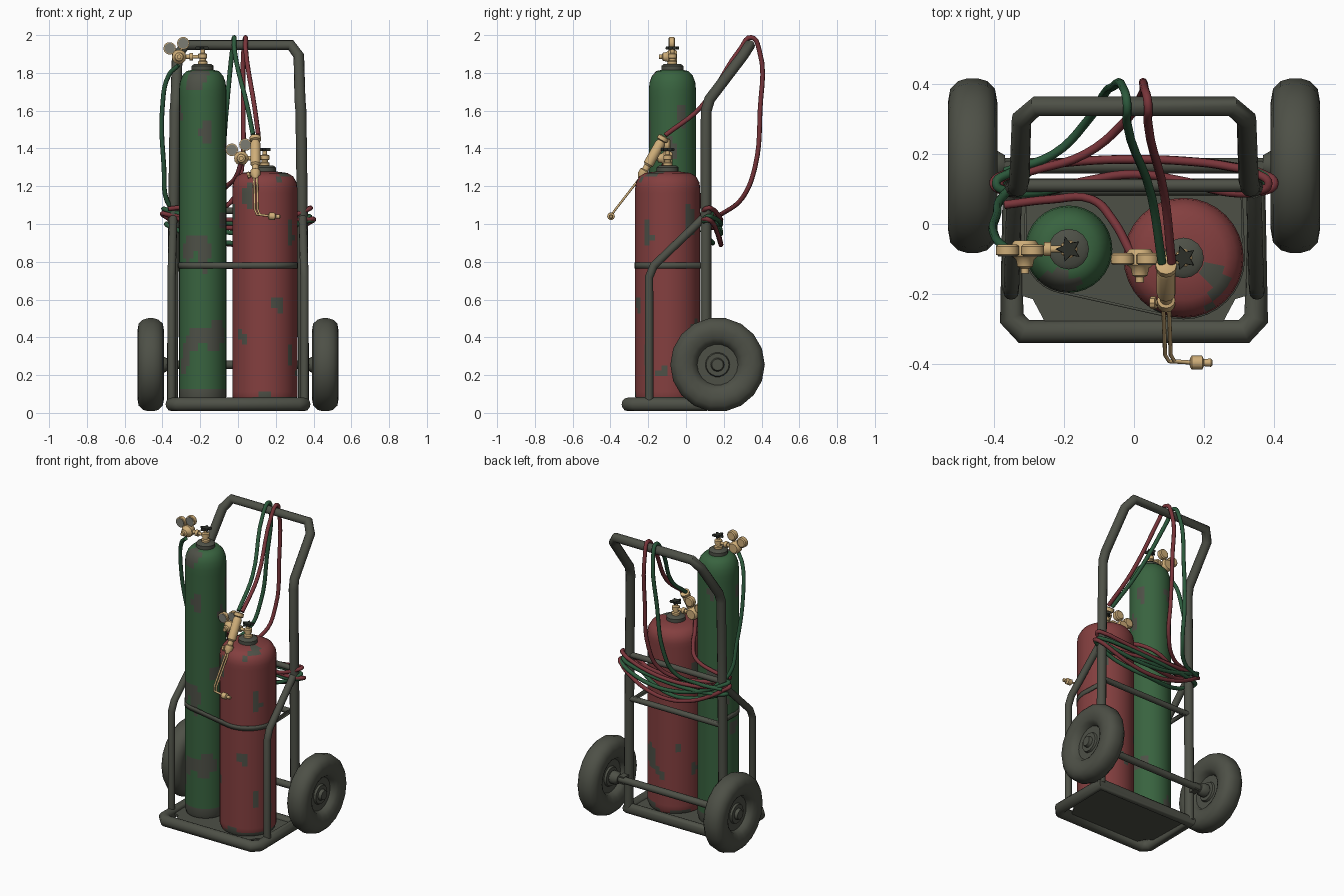
import bpy, bmesh, math
from mathutils import Vector, noise
from mathutils.geometry import convex_hull_2d

cube = bpy.data.objects.get("Cube")
if cube:
    bpy.data.objects.remove(cube, do_unlink=True)


def material(name, r, g, b, rough=0.7):
    m = bpy.data.materials.new(name)
    m.use_nodes = True
    m.diffuse_color = (r, g, b, 1)
    node = m.node_tree.nodes["Principled BSDF"]
    node.inputs["Base Color"].default_value = (r, g, b, 1)
    node.inputs["Roughness"].default_value = rough
    return m


GREY = material("dark grey paint", .075, .08, .062)
GREEN = material("green paint", .04, .125, .05)
RED = material("red paint", .23, .05, .05)
GREEN_HOSE = material("green rubber", .025, .1, .045)
RED_HOSE = material("red rubber", .19, .035, .042)
BRASS = material("brass", .62, .42, .19)
BLACK = material("black handle", .025, .028, .022)
GLASS = material("gauge face", .2, .2, .17)


def finish(name, mesh, *mats, angle=40):
    ob = bpy.data.objects.new(name, mesh)
    bpy.context.collection.objects.link(ob)
    mesh.materials.clear()
    for m in mats:
        mesh.materials.append(m)
    bpy.ops.object.select_all(action='DESELECT')
    ob.select_set(True)
    bpy.context.view_layer.objects.active = ob
    bpy.ops.object.shade_smooth_by_angle(angle=math.radians(angle))
    return ob


def to_mesh(name, bm):
    bmesh.ops.remove_doubles(bm, verts=bm.verts, dist=1e-5)
    bmesh.ops.recalc_face_normals(bm, faces=bm.faces)
    me = bpy.data.meshes.new(name)
    bm.to_mesh(me)
    bm.free()
    return me


def lathe(name, profile, origin, axis, *mats, n=16, star=1):
    """Turn (radius, height) points about an axis; star pulls in every second corner."""
    bm = bmesh.new()
    turn = Vector(axis).to_track_quat('Z', 'Y')
    profile = [(0, profile[0][1])] + profile + [(0, profile[-1][1])]
    rings = []
    for r, h in profile:
        ring = []
        for i in range(n):
            a, s = math.tau * i / n, r * (star if i % 2 else 1)
            p = turn @ Vector((s * math.cos(a), s * math.sin(a), h))
            ring.append(bm.verts.new(p + Vector(origin)))
        rings.append(ring)
    for a, b in zip(rings, rings[1:]):
        for i in range(n):
            j = (i + 1) % n
            bm.faces.new((a[i], a[j], b[j], b[i]))
    bmesh.ops.dissolve_degenerate(bm, dist=1e-6, edges=bm.edges)
    return finish(name, to_mesh(name, bm), *mats)


def tube(name, points, radius, mat, smooth=False, closed=False, res=4):
    cu = bpy.data.curves.new(name, 'CURVE')
    cu.dimensions = '3D'
    cu.bevel_depth, cu.bevel_resolution = radius, res
    cu.use_fill_caps = True
    cu.resolution_u = 5
    sp = cu.splines.new('BEZIER' if smooth else 'POLY')
    pts = sp.bezier_points if smooth else sp.points
    pts.add(len(points) - 1)
    for p, co in zip(pts, points):
        if smooth:
            p.co = co
            p.handle_left_type = p.handle_right_type = 'AUTO'
        else:
            p.co = (*co, 1)
    sp.use_cyclic_u = closed
    tmp = bpy.data.objects.new(name + "_path", cu)
    bpy.context.collection.objects.link(tmp)
    me = bpy.data.meshes.new_from_object(tmp.evaluated_get(bpy.context.evaluated_depsgraph_get()))
    bpy.data.objects.remove(tmp, do_unlink=True)
    return finish(name, me, mat, angle=50)


def prism(name, outline, z, height, mat):
    bm = bmesh.new()
    f = bm.faces.new([bm.verts.new((x, y, z)) for x, y in outline])
    ext = bmesh.ops.extrude_face_region(bm, geom=[f])
    bmesh.ops.translate(bm, vec=(0, 0, height),
                        verts=[v for v in ext["geom"] if isinstance(v, bmesh.types.BMVert)])
    return finish(name, to_mesh(name, bm), mat)


# Trolley base
half = [(.35, .105), (.35, -.27), (.315, -.308)]
loop = half + [(-x, y) for x, y in reversed(half)]
tube("base_frame", [(x, y, .045) for x, y in loop], .036, GREY, closed=True)
prism("base_plate", [(.34, .12), (.34, -.2), (.29, -.215), (.25, -.29),
                     (-.25, -.29), (-.29, -.215), (-.34, -.2), (-.34, .12)], .04, .015, GREY)

# Handle with both uprights, in one bent tube
side = [(.348, .105, .05), (.34, .105, 1.1), (.333, .107, 1.6), (.328, .125, 1.66),
        (.322, .3, 1.89), (.28, .337, 1.947)]
tube("handle_frame", side + [(-x, y, z) for x, y, z in reversed(side)], .029, GREY)
for s, label in ((1, "left"), (-1, "right")):
    tube(label + "_side_rail", [(s * .352, -.195, .05), (s * .352, -.195, .72), (s * .35, -.17, .78),
                                (s * .343, .09, 1.03)], .022, GREY)
    prism(label + "_axle_bracket", [(s * .33, .1), (s * .37, .1), (s * .37, .18), (s * .33, .18)],
          .23, .05, GREY)
for z, label in ((.78, "lower"), (1.07, "upper")):
    tube(label + "_crossbar", [(-.34, .11, z), (.34, .11, z)], .018, GREY)

# Wheels and axle
tube("axle", [(-.5, .167, .255), (.5, .167, .255)], .022, GREY)
wheel = [(.03, .055), (.036, .035), (.06, .035), (.065, .022), (.108, .022), (.12, .048),
         (.14, .06), (.18, .071), (.22, .064), (.242, .042), (.25, .015)]
wheel += [(r, -h) for r, h in reversed(wheel)]
for s, label in ((1, "left"), (-1, "right")):
    lathe(label + "_wheel", wheel, (s * .462, .167, .255), (s, 0, 0), GREY, n=18)
    lathe(label + "_hub_collar", [(.03, 0), (.042, .02), (.042, .05), (.03, .06)],
          (s * .37, .167, .255), (s, 0, 0), GREY)


# Gas cylinders with worn paint patches
def gas_cylinder(name, c, radius, straight, shoulder, paint, worn_below):
    rows = 40
    prof = [(radius * .94, .06), (radius, .085)]
    prof += [(radius, .085 + (straight - .085) * i / rows) for i in range(1, rows + 1)]
    ob = lathe(name, prof + shoulder, (*c, 0), (0, 0, 1), paint, GREY, n=32)
    for p in ob.data.polygons:
        q = p.center
        flake = noise.noise(Vector((q.x * 9, q.y * 9, q.z * 6)))
        p.material_index = int(flake > .47 or q.z < worn_below + flake * .05)
    top = shoulder[-1][1]
    lathe(name + "_collar", [(.058, top - .02), (.058, top + .022), (.045, top + .032)],
          (*c, 0), (0, 0, 1), GREY)
    regulator(name, Vector((*c, top + .03)))


# Valve, handwheel, regulator and two gauges
def regulator(name, c):
    lathe(name + "_valve", [(.026, 0), (.026, .015), (.018, .02), (.018, .03), (.024, .033),
                            (.024, .055), (.012, .06), (.012, .085)], c, (0, 0, 1), BRASS, n=10)
    lathe(name + "_handwheel", [(.036, .078), (.038, .085), (.036, .094)], c, (0, 0, 1),
          BLACK, n=10, star=.5)
    lathe(name + "_outlet", [(.01, -.02), (.01, .05), (.02, .05), (.02, .07), (.012, .07), (.012, .12)],
          c + Vector((0, 0, .04)), (-1, 0, 0), BRASS, n=10)
    body = c + Vector((-.125, 0, .04))
    lathe(name + "_regulator", [(.03, -.025), (.038, -.015), (.038, .02), (.026, .03), (.022, .05),
                                (.012, .055), (.012, .07)], body, (0, -1, 0), BRASS, n=14)
    for i, (dx, dz) in enumerate(((-.05, .045), (.022, .072))):
        g = body + Vector((dx, 0, dz))
        tube(f"{name}_gauge_stem_{i}", [body, g], .008, BRASS, res=2)
        lathe(f"{name}_gauge_{i}", [(.026, -.014), (.033, -.008), (.033, .016), (.028, .018)],
              g, (0, -1, 0), BRASS, n=14)
        lathe(f"{name}_gauge_face_{i}", [(.028, .016), (.028, .021)], g, (0, -1, 0), GLASS, n=14)


GREEN_AT, RED_AT = (-.187, -.072), (.142, -.097)
gas_cylinder("green_cylinder", GREEN_AT, .125, 1.71,
             [(.121, 1.75), (.108, 1.785), (.085, 1.81), (.06, 1.815)], GREEN, .13)
gas_cylinder("red_cylinder", RED_AT, .172, 1.19,
             [(.168, 1.22), (.15, 1.252), (.12, 1.27), (.06, 1.278)], RED, .085)

# Retaining strap wrapped round both cylinders and the uprights
ring = [(-.31, .12), (.31, .12)]
for (cx, cy), r in ((GREEN_AT, .129), (RED_AT, .176)):
    ring += [(cx + r * math.cos(math.tau * i / 32), cy + r * math.sin(math.tau * i / 32)) for i in range(32)]
hull = [ring[i] for i in convex_hull_2d(ring)]
bm = bmesh.new()
low, high = [[bm.verts.new((x, y, z)) for x, y in hull] for z in (.765, .795)]
for i in range(len(hull)):
    j = (i + 1) % len(hull)
    bm.faces.new((low[i], low[j], high[j], high[i]))
strap = finish("strap", to_mesh("strap", bm), GREY)
strap.modifiers.new("thickness", 'SOLIDIFY').thickness = .008

# Cutting torch
grip, tip = Vector((.092, -.115, 1.465)), Vector((.092, -.245, 1.235))
lathe("torch_handle", [(.016, 0), (.03, .005), (.03, .025), (.02, .03), (.027, .045), (.027, .17),
                       (.018, .18), (.018, .205), (.026, .21), (.026, .235), (.012, .26)],
      grip, tip - grip, BRASS, n=12)
lathe("torch_valve", [(.008, 0), (.008, .03), (.018, .03), (.018, .045)],
      grip.lerp(tip, .85), (-1, 0, -.3), BRASS, n=8)
for i, dx in enumerate((-.008, .008)):
    tube(f"torch_pipe_{i}", [tip + Vector((dx, .01, .02)), (.097 + dx, -.375, 1.075),
                             (.108 + dx, -.393, 1.05), (.17, -.397, 1.042)], .006, BRASS, res=2)
lathe("torch_nozzle", [(.012, 0), (.02, .005), (.02, .035), (.01, .04), (.012, .06), (.007, .065)],
      (.16, -.397, 1.042), (1, 0, -.05), BRASS, n=10)

# Hoses from the torch, over the handle and down to the coil
for label, mat, top, start, down in (("green", GREEN_HOSE, -.02, .08, -.09),
                                     ("red", RED_HOSE, .04, .108, .02)):
    end = -.37 if label == "green" else -.3
    tube(label + "_torch_hose", [
        (start, -.11, 1.47), (start * .7 + top * .3, .08, 1.62), (top, .29, 1.93),
        (top, .345, 1.988), (top - .01, .388, 1.92), (top * .4 + down * .6, .392, 1.6),
        (down, .365, 1.3), (down - .04, .3, 1.14), ((down + end) / 2, .2, 1.06),
        (end, .15, 1.04)], .0125, mat, smooth=True, res=2)
tube("green_supply_hose", [(-.315, -.1, 1.84), (-.365, -.07, 1.79), (-.4, -.03, 1.62), (-.392, .03, 1.3),
                           (-.375, .08, 1.12), (-.3, .15, 1.03)], .0125, GREEN_HOSE, smooth=True, res=2)
tube("red_supply_hose", [(.015, -.12, 1.32), (-.01, -.08, 1.25), (-.06, .01, 1.2), (-.12, .07, 1.15),
                         (-.24, .07, 1.1), (-.37, .055, 1.08)], .0125, RED_HOSE, smooth=True, res=2)


# Coils hung round the uprights and sagging behind the cylinders
def coil(name, mat, reach, sag_back, sag_front, z, tilt):
    pts = []
    for i in range(16):
        a = math.tau * i / 16
        c, s = math.cos(a), math.sin(a)
        mid = 1 - c * c
        y = .115 + .07 * s if s > 0 else .115 + .055 * s * (1 - 1.5 * mid * mid)
        sag = sag_back if s > 0 else sag_front
        pts.append((reach * c, y, z - sag * mid + tilt * c))
    tube(name, pts, .0125, mat, smooth=True, closed=True, res=2)


coil("red_coil_outer", RED_HOSE, .402, .15, .02, 1.04, -.015)
coil("red_coil_inner", RED_HOSE, .385, .05, .09, 1.07, .015)
coil("green_coil_outer", GREEN_HOSE, .395, .1, .05, 1.05, -.03)
coil("green_coil_inner", GREEN_HOSE, .38, .02, .12, 1.02, .02)
